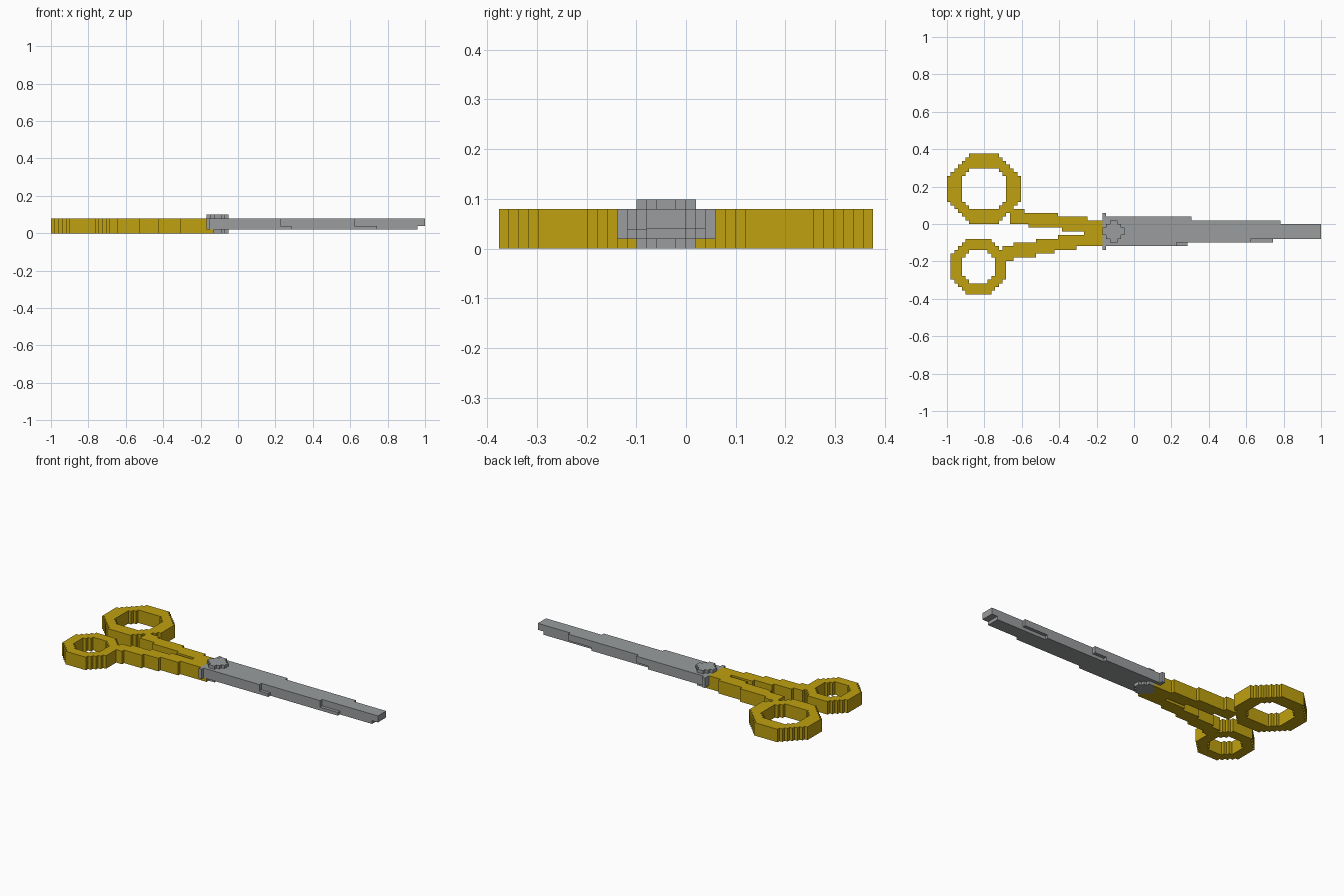
import bpy
import bmesh

if "Cube" in bpy.data.objects:
    bpy.data.objects.remove(bpy.data.objects["Cube"])

U = 2 / 101          # size of one block
Y0 = -19 * U         # front edge of the block grid


def material(name, rgb):
    m = bpy.data.materials.new(name)
    m.use_nodes = True
    color = (*rgb, 1)
    m.diffuse_color = color
    m.node_tree.nodes["Principled BSDF"].inputs["Base Color"].default_value = color
    return m


gold = material("golden yellow", (0.52, 0.355, 0.005))
steel = material("steel grey", (0.32, 0.335, 0.34))


def rect(x0, x1, y0, y1):
    return {(i, j) for i in range(x0, x1) for j in range(y0, y1)}


def octagon(cx, cy, a, b, c):
    """Blocks of a stepped octagon: half sizes a, b, corners cut at |x|+|y| = c."""
    cells = set()
    for i, j in rect(0, 101, 0, 38):
        dx, dy = abs(i + 0.5 - cx), abs(j + 0.5 - cy)
        if dx < a and dy < b and dx + dy <= c + 0.01:
            cells.add((i, j))
    return cells


def steps(start, rows):
    """Stepped bar: each row gives its end x, low y and high y."""
    cells = set()
    for end, low, high in rows:
        cells |= rect(start, end, low, high)
        start = end
    return cells


def plate(name, cells, z0, z1, mat):
    """Extrude a set of blocks from level z0 to z1."""
    bm = bmesh.new()
    corners = {}

    def corner(i, j):
        if (i, j) not in corners:
            corners[i, j] = bm.verts.new((-1 + i * U, Y0 + j * U, z0 * U))
        return corners[i, j]

    for i, j in sorted(cells):
        bm.faces.new([corner(i, j), corner(i + 1, j),
                      corner(i + 1, j + 1), corner(i, j + 1)])
    base = bm.faces[:]
    new = bmesh.ops.extrude_face_region(bm, geom=base, use_keep_orig=True)["geom"]
    top = [v for v in new if isinstance(v, bmesh.types.BMVert)]
    bmesh.ops.translate(bm, verts=top, vec=(0, 0, (z1 - z0) * U))
    bmesh.ops.recalc_face_normals(bm, faces=bm.faces[:])
    bmesh.ops.dissolve_limit(bm, angle_limit=0.01, verts=bm.verts[:], edges=bm.edges[:])
    me = bpy.data.meshes.new(name)
    bm.to_mesh(me)
    bm.free()
    me.materials.append(mat)
    ob = bpy.data.objects.new(name, me)
    bpy.context.collection.objects.link(ob)
    return ob


# Large finger ring and its arm
large_ring = octagon(10, 28.5, 10, 9.5, 13) - octagon(10, 28.5, 6, 5.5, 8.5)
large_arm = steps(17, [(21, 19, 23), (22, 19, 22), (30, 18, 22), (31, 18, 21),
                       (37, 17, 21), (38, 17, 21), (42, 17, 20)])
plate("large_handle", large_ring | large_arm, 0, 4, gold)

# Small thumb ring and its arm
small_ring = octagon(8.5, 7.5, 7.5, 7.5, 10) - octagon(8.5, 7.5, 4.5, 4.5, 6)
small_arm = steps(15, [(18, 9, 13), (24, 10, 14), (29, 11, 15), (30, 12, 15),
                       (35, 12, 16), (37, 13, 16), (42, 13, 17)])
plate("small_handle", small_ring | small_arm, 0, 4, gold)

# Pivot screw, and the handle tab around it underneath
screw = octagon(45, 17, 3, 3, 3)
plate("pivot_screw", screw, 0, 5, steel)
plate("handle_tab", rect(42, 44, 13, 20) - screw, 0, 1, gold)

# Blades and the guard at their root
plate("blade_guard", rect(42, 43, 12, 22), 1, 4, steel)
plate("upper_blade", steps(43, [(62, 13, 21), (66, 14, 21), (82, 14, 20),
                                (90, 15, 20), (101, 15, 19)]), 2, 4, steel)
plate("lower_blade", steps(43, [(62, 13, 21), (65, 13, 20), (82, 14, 20),
                                (88, 14, 19), (99, 15, 19)]), 1, 2, steel)
